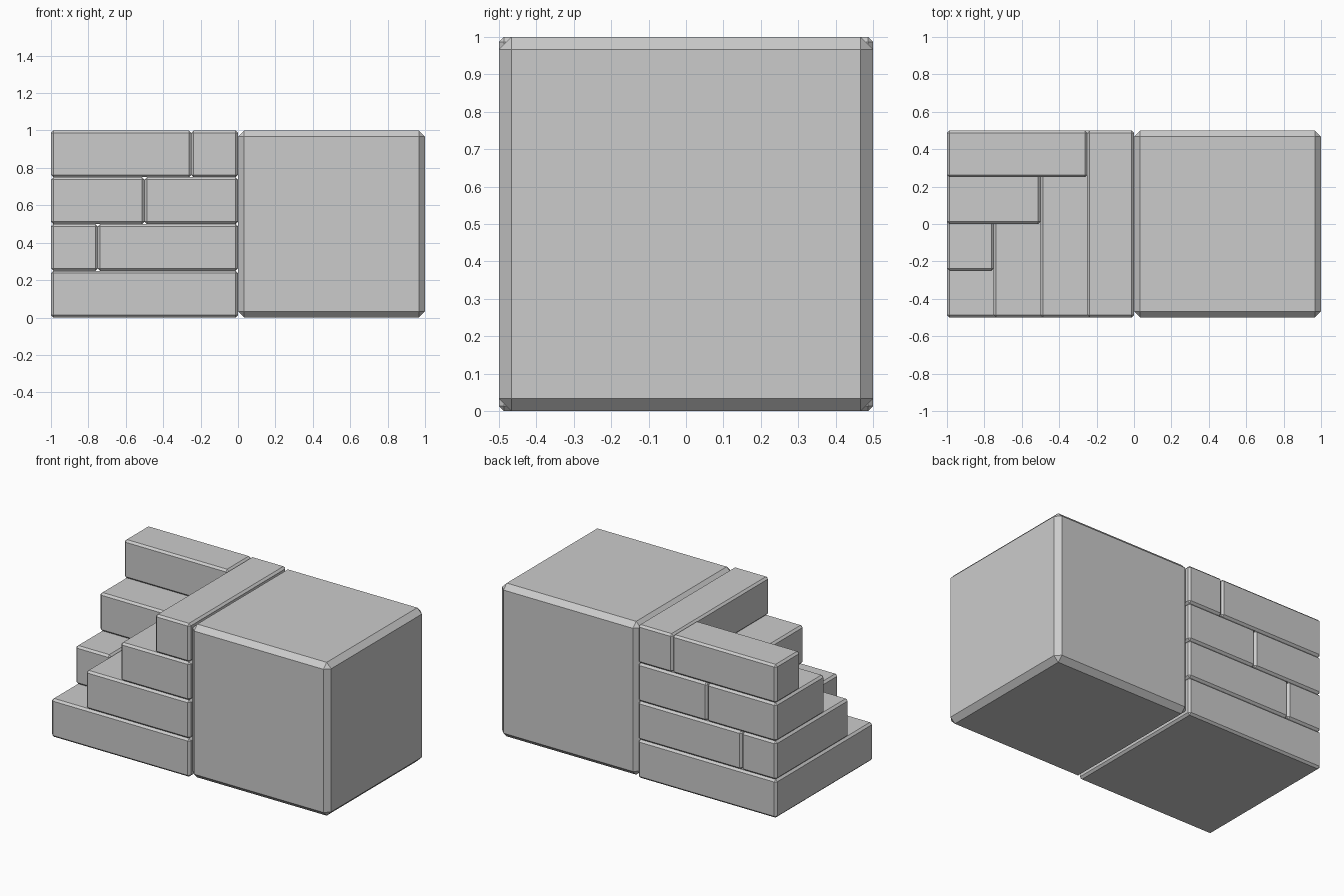
import bpy
import bmesh

if "Cube" in bpy.data.objects:
    bpy.data.objects.remove(bpy.data.objects["Cube"])


def block(name, x0, x1, y0, y1, z0, z1, chamfer):
    """Box between the given limits with one flat chamfer on every edge."""
    bm = bmesh.new()
    bmesh.ops.create_cube(bm, size=1)
    for v in bm.verts:
        v.co.x = x1 if v.co.x > 0 else x0
        v.co.y = y1 if v.co.y > 0 else y0
        v.co.z = z1 if v.co.z > 0 else z0
    bmesh.ops.bevel(bm, geom=bm.edges[:], offset=chamfer, segments=1,
                    profile=0.5, affect='EDGES')
    bmesh.ops.recalc_face_normals(bm, faces=bm.faces[:])
    mesh = bpy.data.meshes.new(name)
    bm.to_mesh(mesh)
    bm.free()
    obj = bpy.data.objects.new(name, mesh)
    bpy.context.collection.objects.link(obj)
    return obj


STEP = 0.25
CHAMFER = 0.013

# Full cube on the right
block("stone_cube", 0, 1, -0.5, 0.5, 0, 1, 0.033)

# Inner-corner stairs on the left: bottom slab
block("stair_base", -1, 0, -0.5, 0.5, 0, STEP, CHAMFER)

# Each higher course: a long bar along y and a shorter bar behind the corner
for i in range(1, 4):
    split = -1 + i * STEP
    z0, z1 = i * STEP, (i + 1) * STEP
    block(f"side_step_{i}", split, 0, -0.5, 0.5, z0, z1, CHAMFER)
    block(f"back_step_{i}", -1, split, -0.5 + i * STEP, 0.5, z0, z1, CHAMFER)
